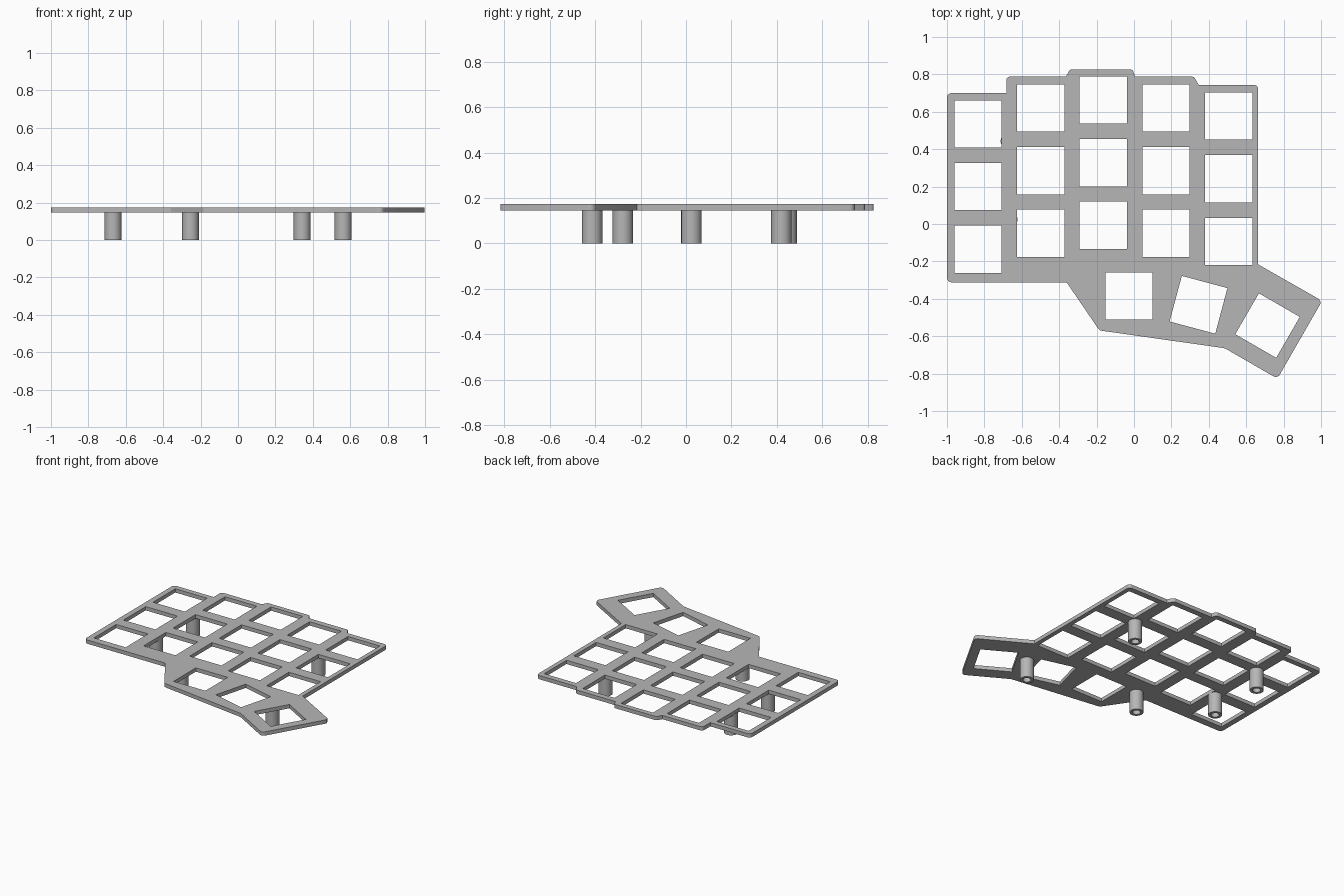
import bpy, bmesh, math
from mathutils import Vector, Matrix

cube = bpy.data.objects.get("Cube")
if cube:
    bpy.data.objects.remove(cube, do_unlink=True)

BASE, TOP = 0.146, 0.173          # underside and top of the plate
HOLE = 0.2525                     # side of a square key opening
PITCH = 0.335                     # spacing of columns and rows

grey = bpy.data.materials.new("light_grey")
grey.use_nodes = True
colour = (0.47, 0.47, 0.47, 1)
grey.diffuse_color = colour
grey.node_tree.nodes["Principled BSDF"].inputs["Base Color"].default_value = colour


def select_only(obj):
    bpy.ops.object.select_all(action='DESELECT')
    obj.select_set(True)
    bpy.context.view_layer.objects.active = obj


def rounded(corners, steps=5):
    """Outline points with each (x, y, radius) corner replaced by an arc."""
    points = []
    for i, (x, y, r) in enumerate(corners):
        p = Vector((x, y))
        if r == 0:
            points.append(p)
            continue
        a = (Vector(corners[i - 1][:2]) - p).normalized()
        b = (Vector(corners[(i + 1) % len(corners)][:2]) - p).normalized()
        half = a.angle(b) / 2
        centre = p + (a + b).normalized() * r / math.sin(half)
        start = p + a * r / math.tan(half) - centre
        end = p + b * r / math.tan(half) - centre
        sweep = math.pi - 2 * half
        for k in range(steps + 1):
            t = k / steps
            points.append(centre + (start * math.sin((1 - t) * sweep)
                                    + end * math.sin(t * sweep)) / math.sin(sweep))
    return points


def square(x, y, degrees=0):
    turn = Matrix.Rotation(math.radians(degrees), 2)
    h = HOLE / 2
    return [Vector((x, y)) + turn @ Vector(c)
            for c in ((-h, -h), (-h, h), (h, h), (h, -h))]


# Plate outline: x, y, corner radius
outline = [
    (-1, 0.70, 0.025), (-0.683, 0.70, 0), (-0.683, 0.788, 0.02),
    (-0.365, 0.788, 0), (-0.342, 0.826, 0.015), (-0.008, 0.826, 0.015),
    (0.006, 0.788, 0), (0.32, 0.788, 0.02), (0.346, 0.744, 0),
    (0.664, 0.744, 0.025), (0.664, -0.216, 0), (1.006, -0.411, 0.025),
    (0.767, -0.827, 0.025), (0.485, -0.664, 0.06), (-0.185, -0.569, 0.03),
    (-0.36, -0.312, 0.02), (-1, -0.312, 0.025),
]

# Key openings: five staggered columns of three, then the thumb cluster
loops = [rounded(outline)]
for col, y_top in enumerate((0.535, 0.62, 0.663, 0.62, 0.577)):
    for row in range(3):
        loops.append(square(-0.834 + col * PITCH, y_top - row * PITCH))
for x, y, angle in ((-0.027, -0.385, 0), (0.345, -0.432, -15), (0.714, -0.543, -30)):
    loops.append(square(x, y, angle))

# Filled flat curve, nested loops become openings
curve = bpy.data.curves.new("key_plate", 'CURVE')
curve.dimensions = '2D'
curve.fill_mode = 'BOTH'
curve.extrude = (TOP - BASE) / 2
for loop in loops:
    spline = curve.splines.new('POLY')
    spline.points.add(len(loop) - 1)
    for point, co in zip(spline.points, loop):
        point.co = (co.x, co.y, 0, 1)
    spline.use_cyclic_u = True
plate = bpy.data.objects.new("key_plate", curve)
bpy.context.collection.objects.link(plate)
plate.location.z = (TOP + BASE) / 2
select_only(plate)
bpy.ops.object.convert(target='MESH')
plate = bpy.context.object
bm = bmesh.new()
bm.from_mesh(plate.data)
bmesh.ops.remove_doubles(bm, verts=bm.verts, dist=0.0001)
bmesh.ops.recalc_face_normals(bm, faces=bm.faces)
bm.to_mesh(plate.data)
bm.free()
plate.data.materials.clear()
plate.data.materials.append(grey)
select_only(plate)
bpy.ops.object.shade_smooth_by_angle(angle=math.radians(25))


def standoff(name, x, y):
    """Hollow round post, open at the foot."""
    bm = bmesh.new()
    profile = [(0.026, BASE + 0.005), (0.026, 0), (0.045, 0), (0.045, BASE + 0.005)]
    verts = [bm.verts.new((r, 0, z)) for r, z in profile]
    edges = [bm.edges.new((verts[i - 1], verts[i])) for i in range(len(verts))]
    bmesh.ops.spin(bm, geom=verts + edges, axis=(0, 0, 1), cent=(0, 0, 0),
                   angle=math.tau, steps=40)
    bmesh.ops.remove_doubles(bm, verts=bm.verts, dist=0.0001)
    bmesh.ops.recalc_face_normals(bm, faces=bm.faces)
    mesh = bpy.data.meshes.new(name)
    bm.to_mesh(mesh)
    bm.free()
    mesh.materials.append(grey)
    obj = bpy.data.objects.new(name, mesh)
    obj.location = (x, y, 0)
    bpy.context.collection.objects.link(obj)
    select_only(obj)
    bpy.ops.object.shade_smooth_by_angle(angle=math.radians(30))


standoff("standoff_back_right", -0.668, 0.443)
standoff("standoff_front_right", -0.668, 0.024)
standoff("standoff_back_left", 0.343, 0.42)
standoff("standoff_front_middle", -0.254, -0.278)
standoff("standoff_thumb", 0.562, -0.413)
